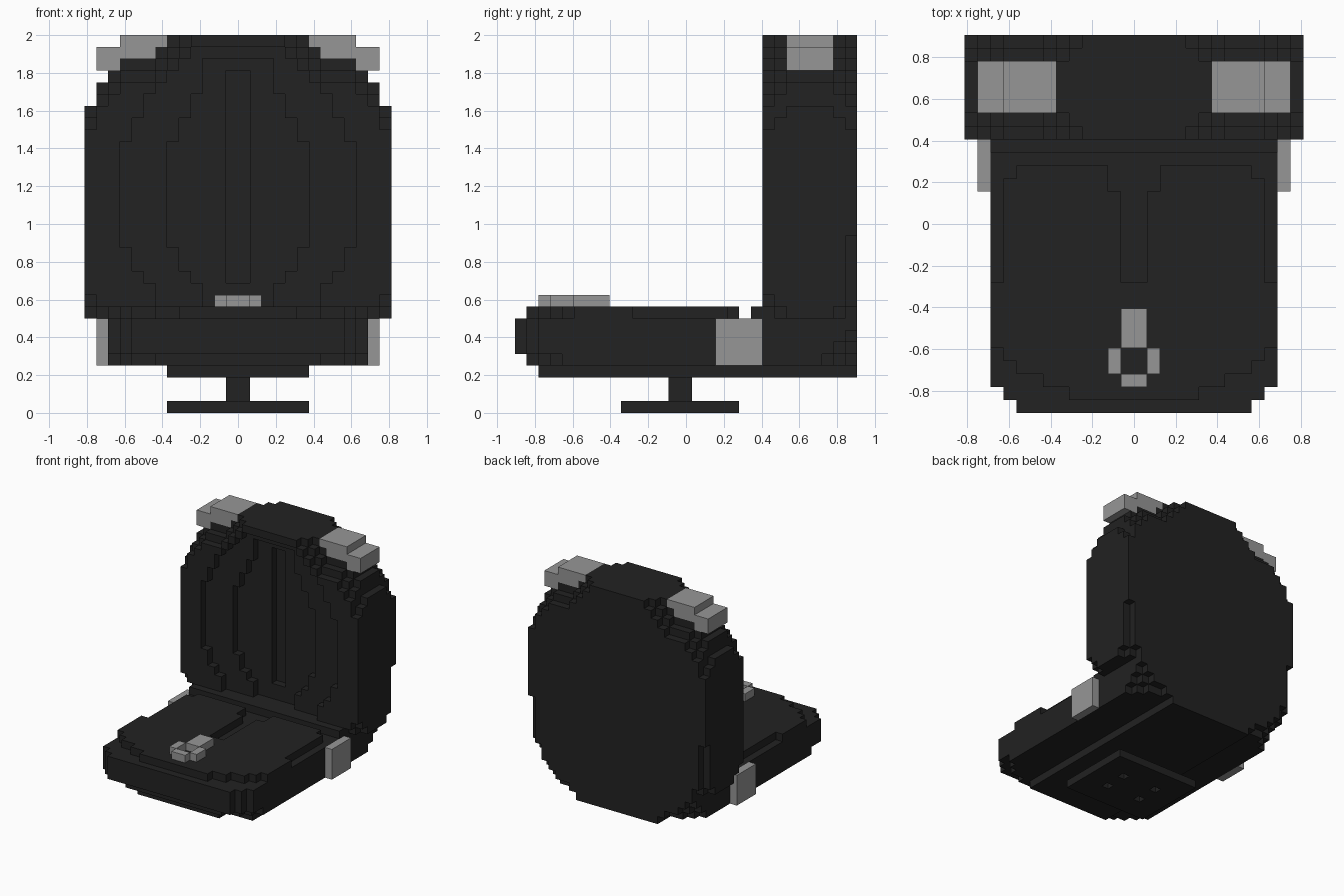
import bpy
import bmesh
from mathutils import Vector

cube = bpy.data.objects.get("Cube")
if cube:
    bpy.data.objects.remove(cube, do_unlink=True)

U = 1 / 16          # edge of one block
Y0 = -29 * U / 2    # front end of the block grid


def material(name, value):
    mat = bpy.data.materials.new(name)
    mat.use_nodes = True
    color = (value, value, value, 1)
    mat.diffuse_color = color
    bsdf = mat.node_tree.nodes["Principled BSDF"]
    bsdf.inputs["Base Color"].default_value = color
    bsdf.inputs["Roughness"].default_value = 0.8
    return mat


BLACK = material("black_fabric", 0.016)
GREY = material("grey_metal", 0.305)


def build(name, cells, mat):
    """Skin a set of (i, j, k) blocks with their exposed faces only."""
    bm = bmesh.new()
    verts = {}

    def vert(p):
        if p not in verts:
            verts[p] = bm.verts.new((p[0] * U, Y0 + p[1] * U, p[2] * U))
        return verts[p]

    for c in cells:
        for axis in range(3):
            u, v = (axis + 1) % 3, (axis + 2) % 3
            for side in (0, 1):
                near = list(c)
                near[axis] += 2 * side - 1
                if tuple(near) in cells:
                    continue
                ring = []
                for du, dv in ((0, 0), (1, 0), (1, 1), (0, 1)):
                    p = list(c)
                    p[axis] += side
                    p[u] += du
                    p[v] += dv
                    ring.append(vert(tuple(p)))
                bm.faces.new(ring if side else ring[::-1])
    mesh = bpy.data.meshes.new(name)
    bm.to_mesh(mesh)
    bm.free()
    mesh.materials.append(mat)
    bpy.context.collection.objects.link(bpy.data.objects.new(name, mesh))


def block(i, j, k):
    """Blocks in half-open index ranges."""
    return {(a, b, c) for a in range(*i) for b in range(*j) for c in range(*k)}


def row(half, j, k):
    return block((-half, half), (j, j + 1), (k, k + 1))


def stepped(k, steps, default=0):
    """Half width of the first step whose upper limit lies above k."""
    return next((w for limit, w in steps if k < limit), default)


# Backrest: rounded slab with softer front and rear layers
OUTLINE = [(26, 13), (28, 12), (29, 11), (30, 10), (31, 7), (32, 6), (33, 5)]
REAR_LOW = {28: [(4, 6), (5, 7), (6, 9), (7, 10), (9, 11), (15, 12)],
            27: [(5, 9), (6, 10), (8, 11), (9, 12)],
            26: [(5, 10), (8, 11)],
            22: [(9, 12)],
            21: [(9, 11), (10, 12)]}
SOFTEN = {21: 2, 22: 1, 27: 1, 28: 2}
back = set()
for j in range(21, 29):
    for k in range(8, 32):
        half = stepped(k + SOFTEN.get(j, 0), OUTLINE, 4)
        back |= row(min(half, stepped(k, REAR_LOW.get(j, []), 13)), j, k)

# Nested hollows in the front of the backrest
HOLLOW = [(9, 0), (11, 7), (12, 8), (14, 9), (23, 10), (25, 9), (27, 8),
          (28, 7), (29, 6), (30, 5), (31, 4)]
INNER = [(9, 0), (11, 3), (12, 4), (14, 5), (23, 6), (25, 5), (27, 4), (30, 3)]
for k in range(9, 31):
    back -= row(stepped(k, HOLLOW), 21, k)
    back -= row(stepped(k, INNER), 22, k)
    if 11 <= k < 29:
        back -= row(1, 23, k)
build("backrest", back, BLACK)

# Seat body with rounded front and rear corners
seat = set()
for j in range(29):
    for k in range(4, 8):
        if k == 4:
            half = stepped(j, [(1, 0), (2, 7), (3, 9), (4, 10)], 11)
        else:
            half = stepped(j, [(1, 9), (2, 10)], 11)
        seat |= row(min(half, stepped(k, REAR_LOW.get(j, []), 11)), j, k)

# Raised cushion with a central groove, and the hinge ridge
CUSHION = [(1, 0), (2, 5), (3, 7), (4, 9), (5, 10), (10, 11), (18, 10), (19, 9)]
for j in range(1, 19):
    seat |= row(stepped(j, CUSHION), j, 8)
    if j >= 10:
        seat -= row(1 if j < 17 else 2, j, 8)
seat |= row(11, 20, 8)
# Underside plate
seat |= block((-6, 6), (2, 29), (3, 4))
build("seat", seat, BLACK)

# Pedestal: short stem on a flat foot with four small openings
foot = block((-6, 6), (9, 19), (0, 1))
for i in (-3, 2):
    for j in (12, 15):
        foot -= block((i, i + 1), (j, j + 1), (0, 1))
build("foot", foot, BLACK)
build("stem", block((-1, 1), (13, 15), (1, 3)), BLACK)


# Mirrored grey fittings
def both_sides(name, cells):
    build("left_" + name, cells, GREY)
    build("right_" + name, {(-1 - i, j, k) for i, j, k in cells}, GREY)


both_sides("top_bracket", block((6, 10), (23, 27), (30, 32))
           | block((10, 12), (23, 27), (29, 31)))
both_sides("hinge_plate", block((11, 12), (17, 21), (4, 8)))

# Buckle: ring with a tongue pointing to the backrest
buckle = block((-1, 1), (2, 8), (9, 10)) | block((-2, 2), (3, 5), (9, 10))
buckle -= block((-1, 1), (3, 5), (9, 10))
build("buckle", buckle, GREY)
